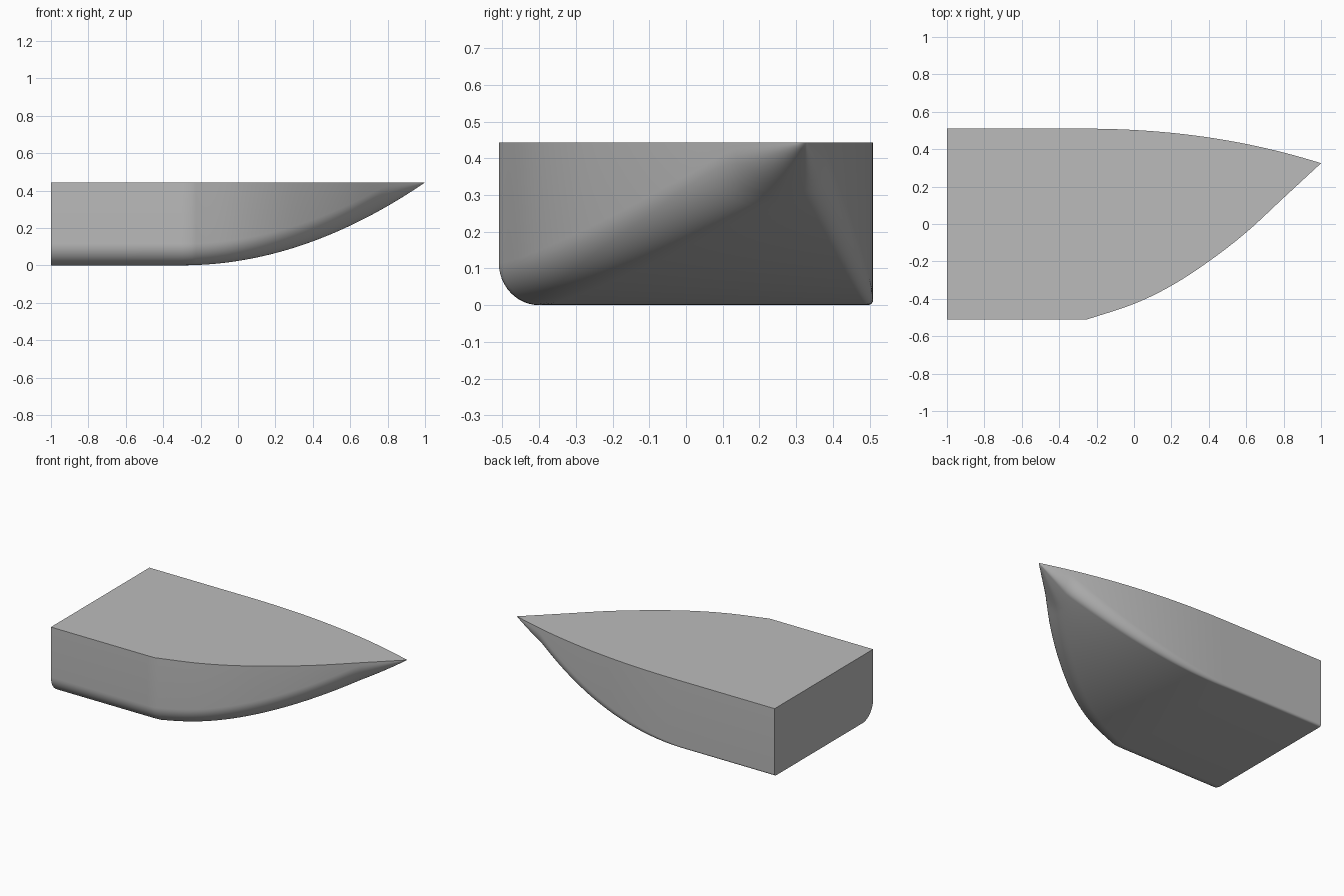
import bpy
import bmesh
import math

cube = bpy.data.objects.get("Cube")
if cube:
    bpy.data.objects.remove(cube, do_unlink=True)

TOP = 0.443      # deck height
BEND = -0.25     # where the straight body ends
FRONT_EDGE = [(-0.25, -0.51), (0, -0.427), (0.2, -0.33), (0.4, -0.2),
              (0.6, -0.045), (0.8, 0.14), (1, 0.325)]


def smooth_through(points, x):
    """Cubic through the points, with slopes taken from the neighbours."""
    if x <= points[0][0]:
        return points[0][1]
    last = len(points) - 1

    def slope(i):
        a, b = points[max(i - 1, 0)], points[min(i + 1, last)]
        return (b[1] - a[1]) / (b[0] - a[0])

    i = max(k for k in range(last) if points[k][0] <= x)
    (x0, y0), (x1, y1) = points[i], points[i + 1]
    w = x1 - x0
    t = (x - x0) / w
    return ((1 + 2 * t) * (1 - t) ** 2 * y0 + t * (1 - t) ** 2 * w * slope(i)
            + t * t * (3 - 2 * t) * y1 + t * t * (t - 1) * w * slope(i + 1))


def section(x, steps=12):
    """Box section with a wide front chine and a tighter back chine."""
    rise = max(0, (x + 0.3) / 1.3)
    front = smooth_through(FRONT_EDGE, x)
    back = 0.51 - 0.185 * rise ** 2.2
    low = TOP * rise ** 2
    width, height = back - front, TOP - low
    ry_front = min(0.11 + 0.06 * rise, 0.5 * width)
    rz_front = min(0.115, 0.85 * height)
    ry_back = min(0.015 + 0.06 * rise, 0.25 * width)
    rz_back = min(0.015 + 0.1 * rise, 0.8 * height)
    ring = [(x, front, TOP)]
    for k in range(steps + 1):
        a = math.pi / 2 * k / steps
        ring.append((x, front + ry_front * (1 - math.cos(a)),
                     low + rz_front * (1 - math.sin(a))))
    for k in range(steps + 1):
        a = math.pi / 2 * k / steps
        ring.append((x, back - ry_back * (1 - math.sin(a)),
                     low + rz_back * (1 - math.cos(a))))
    ring.append((x, back, TOP))
    return ring


# Loft the hull from the flat end to the pointed tip
stations = [-1, -0.6, -0.3] + [BEND + (1 - BEND) * k / 48 for k in range(49)]
bm = bmesh.new()
rings = [[bm.verts.new(p) for p in section(x)] for x in stations]
for a, b in zip(rings, rings[1:]):
    for i in range(len(a)):
        j = (i + 1) % len(a)
        bm.faces.new((a[i], a[j], b[j], b[i]))
bm.faces.new(rings[0])
bmesh.ops.remove_doubles(bm, verts=bm.verts, dist=0.0001)
bmesh.ops.recalc_face_normals(bm, faces=bm.faces)

mesh = bpy.data.meshes.new("hull")
bm.to_mesh(mesh)
bm.free()
hull = bpy.data.objects.new("hull", mesh)
bpy.context.collection.objects.link(hull)

# Plain grey all over
grey = bpy.data.materials.new("plain_grey")
grey.use_nodes = True
colour = (0.5, 0.5, 0.5, 1)
grey.diffuse_color = colour
grey.node_tree.nodes["Principled BSDF"].inputs["Base Color"].default_value = colour
mesh.materials.append(grey)

# Soft chines, crisp deck and end edges
bpy.ops.object.select_all(action="DESELECT")
hull.select_set(True)
bpy.context.view_layer.objects.active = hull
bpy.ops.object.shade_smooth_by_angle(angle=math.radians(40))
